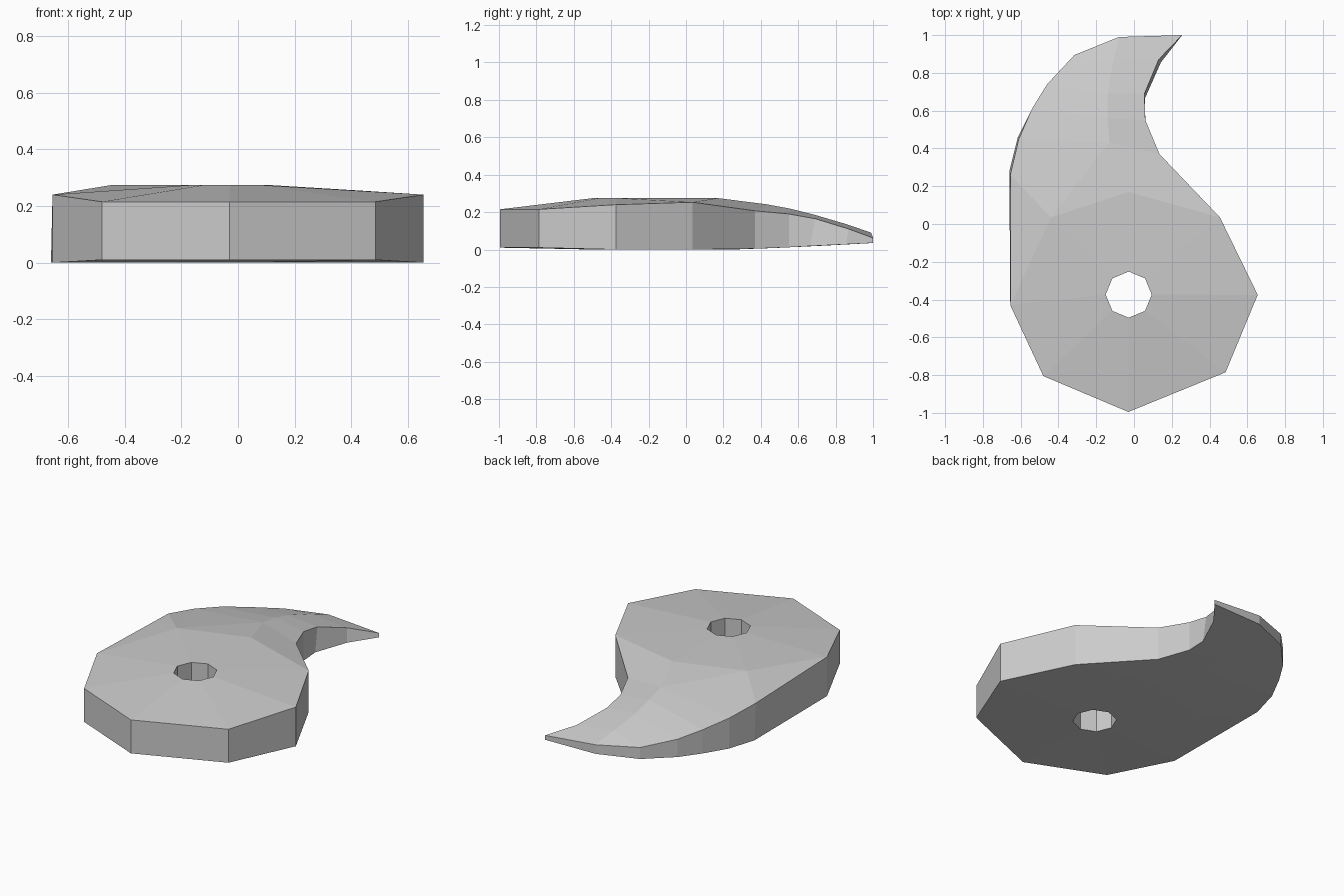
import bpy, bmesh
from math import cos, sin, pi

if "Cube" in bpy.data.objects:
    bpy.data.objects.remove(bpy.data.objects["Cube"])

# Top surface key points: round head, then tail (L = outer edge, M = crest, R = inner edge)
pts = {
    "O0": (.655, -.375, .24), "O1": (.455, .035, .253), "O2": (-.03, .17, .275), "O3": (-.44, .035, .275),
    "O4": (-.655, -.43, .24), "O5": (-.48, -.805, .215), "O6": (-.03, -.995, .215), "O7": (.485, -.785, .215),
    "L1": (-.655, .26, .22), "L2": (-.61, .45, .19), "L3": (-.54, .61, .16), "L4": (-.46, .74, .13),
    "L5": (-.315, .895, .1), "E": (-.08, .99, .09), "tip": (.255, 1.0, .062),
    "M1": (-.13, .43, .242), "M2": (-.14, .56, .218), "M3": (-.14, .69, .185), "M4": (-.11, .86, .135),
    "R1": (.135, .37, .207), "R2": (.06, .55, .19), "R3": (.055, .69, .165), "R4": (.13, .87, .11),
}
# Octagonal hole rim
for i in range(8):
    a = i * pi / 4
    pts[f"H{i}"] = (-.028 + .122 * cos(a), -.374 + .122 * sin(a), .275)

# Faces of the head ring and the tail
faces = [(f"H{i}", f"O{i}", f"O{(i + 1) % 8}", f"H{(i + 1) % 8}") for i in range(8)]
faces += [("O4", "O3", "L1"), ("O3", "L2", "L1"), ("O3", "M1", "L2"),
          ("O3", "O2", "M1"), ("O2", "O1", "R1", "M1")]
for i in range(1, 4):
    faces += [(f"L{i + 1}", f"M{i}", f"M{i + 1}", f"L{i + 2}"),
              (f"M{i}", f"R{i}", f"R{i + 1}", f"M{i + 1}")]
faces += [("L5", "M4", "E"), ("M4", "R4", "tip", "E")]

# Walls flare slightly at these underside points
flare = {"L1": (-.005, .02), "L2": (-.005, .01), "R3": (.003, -.025), "R4": (.012, -.015)}


def underside(name, p):
    x, y, _ = p
    dx, dy = flare.get(name, (0, 0))
    z = .01 if y < -.7 else .035 * max(0, (y - .2) / .8) ** 1.3
    return (x + dx, y + dy, z)


bm = bmesh.new()
top = {n: bm.verts.new(p) for n, p in pts.items()}
low = {n: bm.verts.new(underside(n, p)) for n, p in pts.items()}
to_low = {top[n]: low[n] for n in pts}
for f in faces:
    bm.faces.new([top[n] for n in f])

# Outer wall and hole wall follow the open borders of the top
borders = [e for e in bm.edges if e.is_boundary]
for e in borders:
    a, b = e.verts
    bm.faces.new((a, b, to_low[b], to_low[a]))
for f in faces:
    bm.faces.new([low[n] for n in reversed(f)])
bmesh.ops.recalc_face_normals(bm, faces=bm.faces[:])

mesh = bpy.data.meshes.new("curved_bead")
bm.to_mesh(mesh)
bm.free()
bead = bpy.data.objects.new("curved_bead", mesh)
bpy.context.collection.objects.link(bead)
